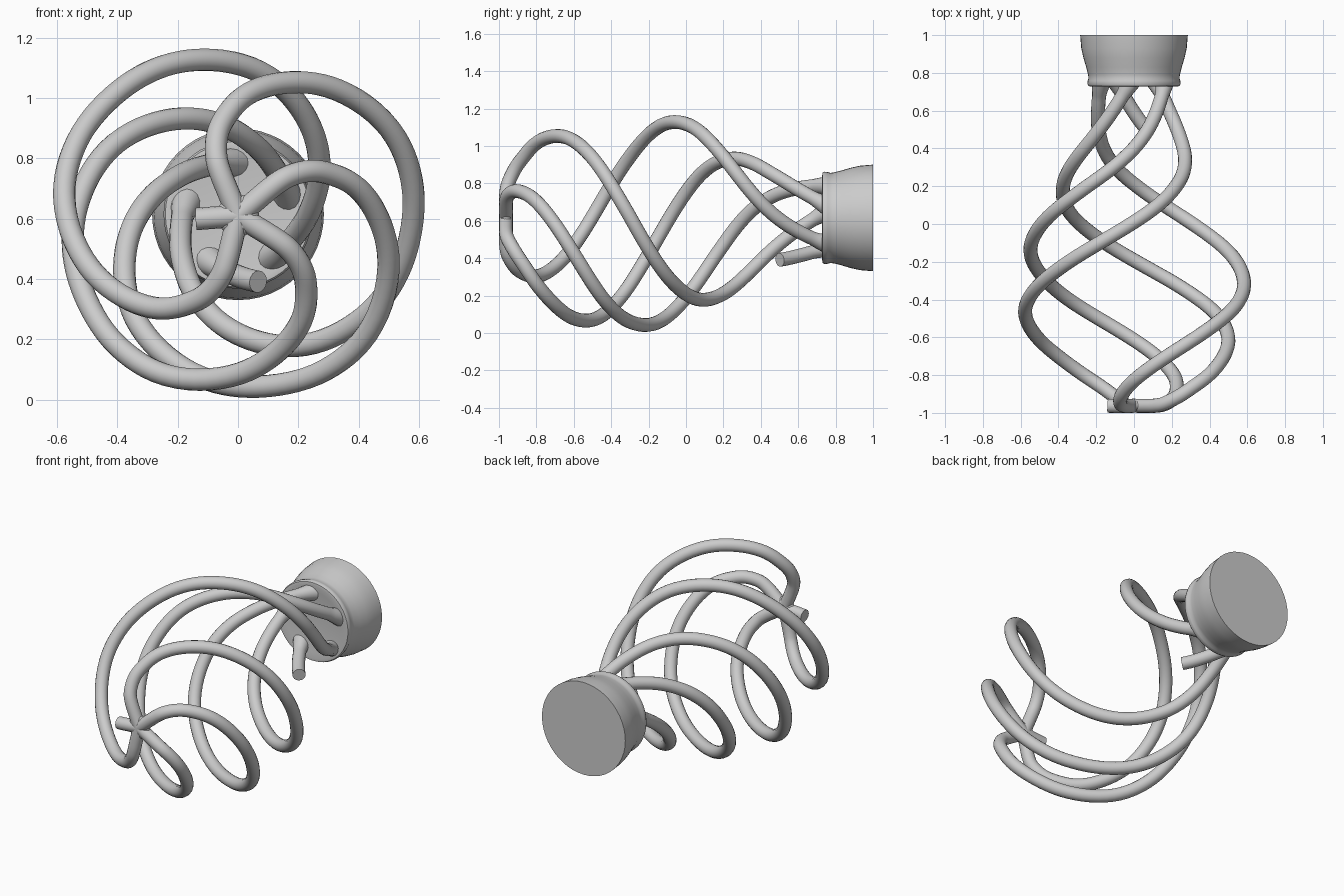
import bpy, bmesh
from math import radians, sin, cos, pi
from mathutils import Vector, Matrix

if "Cube" in bpy.data.objects:
    bpy.data.objects.remove(bpy.data.objects["Cube"])

CZ = 0.61      # height of the twist axis, which runs along y
TUBE = 0.037

# (y, distance from axis) for every bar of the cage
PROFILE = [(-.962, 0), (-.963, .08), (-.961, .15), (-.95, .205), (-.915, .275), (-.87, .332),
           (-.8, .406), (-.7, .476), (-.6, .532), (-.47, .58), (-.36, .588), (-.25, .574),
           (-.15, .557), (-.06, .53), (.06, .482), (.18, .412), (.27, .355), (.35, .305),
           (.45, .25), (.55, .212), (.63, .192), (.72, .18), (.78, .175)]

# (y, radius) of the turned collar
COLLAR = [(.735, 0), (.735, .19), (.728, .225), (.73, .241), (.742, .247), (.758, .245),
          (.772, .241), (.79, .243), (.83, .253), (.88, .268), (.93, .279), (1, .285), (1, 0)]


def sampled(pts, n=6):
    """Catmull-Rom through the points."""
    p = [Vector(q) for q in pts]
    p = [2 * p[0] - p[1]] + p + [2 * p[-1] - p[-2]]
    out = []
    for i in range(1, len(p) - 2):
        a, b, c, d = p[i - 1:i + 3]
        for k in range(n):
            t = k / n
            out.append(.5 * (2 * b + (c - a) * t + (2 * a - 5 * b + 4 * c - d) * t * t
                             + (3 * b - a - 3 * c + d) * t ** 3))
    return out + [p[-2]]


def shade(ob, angle):
    bpy.ops.object.select_all(action='DESELECT')
    ob.select_set(True)
    bpy.context.view_layer.objects.active = ob
    bpy.ops.object.shade_smooth_by_angle(angle=radians(angle))


def mesh_object(name, bm, angle):
    me = bpy.data.meshes.new(name)
    bm.to_mesh(me)
    bm.free()
    ob = bpy.data.objects.new(name, me)
    bpy.context.collection.objects.link(ob)
    shade(ob, angle)
    return ob


def bar(name, phase, pts):
    """Round bar following the twist; phase is its clockwise offset in degrees."""
    cu = bpy.data.curves.new(name, 'CURVE')
    cu.dimensions = '3D'
    cu.bevel_depth = TUBE
    cu.bevel_resolution = 6
    cu.use_fill_caps = True
    sp = cu.splines.new('POLY')
    sp.points.add(len(pts) - 1)
    for cp, (y, r) in zip(sp.points, pts):
        # steady twist, a little slower near the tip and faster near the collar
        a = radians(376 + 178 * (y - .1) + 12 * max(0, y - .2)
                    + 10 * max(0, -.3 - y) + phase)
        cp.co = (r * sin(a), y, CZ + r * cos(a), 1)
        # slight flare where the bar meets the collar
        cp.radius = 1 + .3 * max(0, (y - .68) / .06)
    ob = bpy.data.objects.new(name, cu)
    bpy.context.collection.objects.link(ob)
    bpy.ops.object.select_all(action='DESELECT')
    ob.select_set(True)
    bpy.context.view_layer.objects.active = ob
    bpy.ops.object.convert(target='MESH')
    shade(bpy.context.object, 50)


path = sampled(PROFILE)

# four complete bars of the five-bar twist
for i, phase in enumerate((0, -72, -144, 144)):
    bar(f"cage_bar_{i + 1}", phase, path)

# the fifth bar is broken: a stub at each end
bar("broken_bar_tip", 72, [q for q in path if q.y <= .14 and q.x < 0])
bar("broken_bar_base", 72, [q for q in path if q.x >= .49])

# blended knot where the bars meet at the tip
bm = bmesh.new()
bmesh.ops.create_uvsphere(bm, u_segments=24, v_segments=12, radius=1,
                          matrix=Matrix.Translation((0, -.962, CZ))
                          @ Matrix.Diagonal((.07, .036, .07, 1)))
mesh_object("tip_knot", bm, 60)

# turned collar at the back
bm = bmesh.new()
verts = [bm.verts.new((r, y, 0)) for y, r in COLLAR]
edges = [bm.edges.new(p) for p in zip(verts, verts[1:])]
bmesh.ops.spin(bm, geom=verts + edges, cent=(0, 0, 0), axis=(0, 1, 0),
               angle=2 * pi, steps=48)
bmesh.ops.remove_doubles(bm, verts=bm.verts, dist=1e-4)
bmesh.ops.recalc_face_normals(bm, faces=bm.faces)
bmesh.ops.translate(bm, verts=bm.verts, vec=(0, 0, CZ + .005))
mesh_object("collar", bm, 50)
